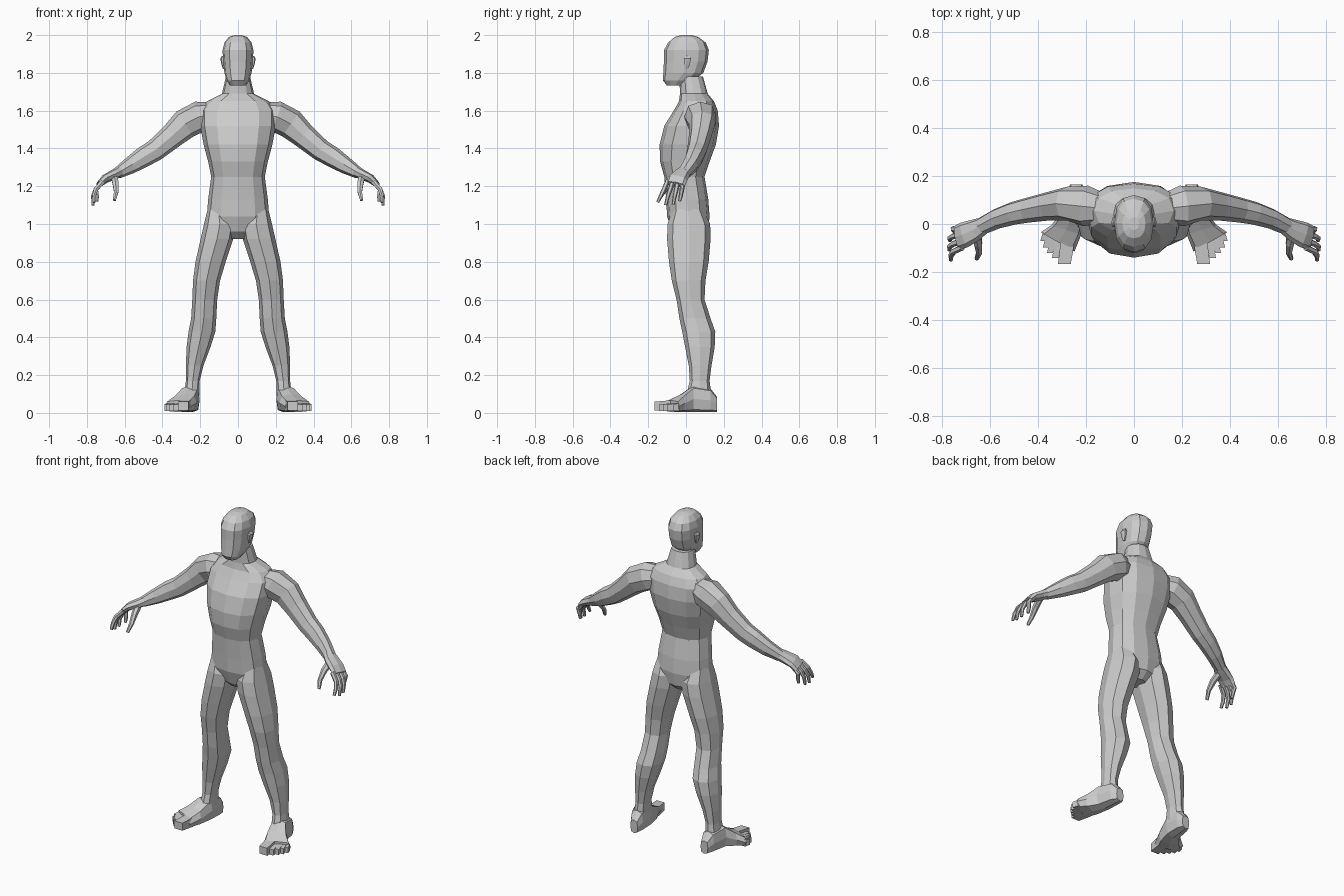
import bpy, bmesh, math
from mathutils import Vector as V


def loft(name, rings, sides=8, power=0.85, mirror=True):
    """Skin rings given as (centre, u half-axis, v half-axis)."""
    bm = bmesh.new()
    loops = []
    for c, u, v in rings:
        loop = []
        for i in range(sides):
            a = 2 * math.pi * i / sides
            if sides == 4:
                a += math.pi / 4
            co, si = math.cos(a), math.sin(a)
            p = c + u * math.copysign(abs(co) ** power, co) + v * math.copysign(abs(si) ** power, si)
            loop.append(bm.verts.new(p))
        loops.append(loop)
    for A, B in zip(loops, loops[1:]):
        for i in range(sides):
            j = (i + 1) % sides
            bm.faces.new((A[i], A[j], B[j], B[i]))
    bm.faces.new(loops[0])
    bm.faces.new(loops[-1])
    bmesh.ops.recalc_face_normals(bm, faces=bm.faces)
    me = bpy.data.meshes.new(name)
    bm.to_mesh(me)
    bm.free()
    ob = bpy.data.objects.new(name, me)
    bpy.context.collection.objects.link(ob)
    if mirror:
        m = ob.modifiers.new("Mirror", 'MIRROR')
        m.use_mirror_merge = False
    return ob


def level(sections):
    """Horizontal rings from (z, x0, x1, y front, y back)."""
    return [(V(((x0 + x1) / 2, (f + b) / 2, z)), V(((x1 - x0) / 2, 0, 0)), V((0, (b - f) / 2, 0)))
            for z, x0, x1, f, b in sections]


def along(path):
    """Rings square to a path of (x, y, z, half depth, half height)."""
    pts = [V(p[:3]) for p in path]
    rings = []
    for i, p in enumerate(path):
        t = (pts[min(i + 1, len(pts) - 1)] - pts[max(i - 1, 0)]).normalized()
        y = V((0, 1, 0))
        u = (y - t * y.dot(t)).normalized()
        rings.append((pts[i], u * p[3], t.cross(u) * p[4]))
    return rings


# Torso and neck: z, half width, front, back
torso = [(.92, .045, -.03, .07), (.96, .09, -.075, .115), (1.04, .165, -.10, .125),
         (1.13, .158, -.105, .118), (1.25, .142, -.115, .098), (1.33, .158, -.137, .125),
         (1.42, .182, -.14, .158), (1.52, .2, -.115, .175), (1.60, .2, -.065, .168),
         (1.65, .165, -.037, .148), (1.69, .085, -.032, .115), (1.78, .064, -.035, .09)]
loft("torso", level([(z, -w, w, f, b) for z, w, f, b in torso]), 12, mirror=False)

# Head
head = [(1.732, .04, -.1, -.01), (1.76, .06, -.122, .04), (1.80, .072, -.12, .092),
        (1.86, .078, -.117, .114), (1.92, .082, -.117, .121), (1.96, .072, -.095, .105),
        (1.99, .048, -.06, .065), (2.0, .02, -.025, .03)]
loft("head", level([(z, -w, w, f, b) for z, w, f, b in head]), 12, mirror=False)

# Ears
loft("ear", level([(1.82, .07, .08, -.005, .012), (1.845, .07, .088, -.012, .022),
                   (1.875, .07, .094, -.014, .03), (1.89, .07, .086, -.005, .022)]), 6)

# Legs
loft("leg", level([(1.08, .05, .16, -.07, .09), (1.0, .012, .18, -.098, .128),
                   (.92, .025, .198, -.1, .13), (.8, .065, .225, -.09, .12),
                   (.7, .095, .238, -.075, .103), (.6, .11, .242, -.05, .098),
                   (.5, .115, .248, -.035, .13), (.43, .12, .262, -.02, .155),
                   (.35, .145, .272, -.005, .152), (.25, .183, .276, .015, .135),
                   (.17, .203, .276, .02, .125), (.09, .205, .285, .0, .135)]), 8)

# Feet: y, inner, outer, top, slant of the ball line
foot = [(.165, .215, .265, .08, 0), (.13, .203, .285, .125, 0), (.04, .203, .305, .14, 0),
        (-.025, .22, .345, .095, .02), (-.075, .248, .388, .062, .04)]
loft("foot", [(V(((a + b) / 2, y, h / 2 + .004)), V(((b - a) / 2, s, 0)), V((0, 0, h / 2)))
              for y, a, b, h, s in foot], 8, 0.6)

# Toes: x, root y, tip x, tip y, half width
for i, (x, y, tx, ty, w) in enumerate([(.277, -.08, .29, -.167, .029), (.315, -.07, .328, -.142, .014),
                                       (.337, -.06, .35, -.12, .013), (.355, -.05, .368, -.097, .012),
                                       (.368, -.035, .38, -.07, .011)]):
    h = .03 if i == 0 else .022
    loft(f"toe_{i + 1}", [(V((x, y, h + .008)), V((w * 1.4, 0, 0)), V((0, 0, h * 1.35))),
                          (V((tx, ty, h + .006)), V((w * 1.3, 0, 0)), V((0, 0, h * 1.1)))], 4, 1)

# Arms
loft("arm", along([(.12, .065, 1.585, .06, .06), (.2, .075, 1.57, .085, .082), (.28, .085, 1.53, .07, .08),
                   (.35, .075, 1.465, .06, .066), (.44, .058, 1.39, .052, .058), (.5, .045, 1.355, .048, .055),
                   (.57, .022, 1.31, .042, .045), (.64, -.012, 1.268, .036, .03)]), 8)

# Palms
loft("palm", along([(.62, -.003, 1.28, .034, .03), (.66, -.025, 1.26, .046, .027),
                    (.705, -.045, 1.238, .054, .023), (.735, -.056, 1.21, .052, .016)]), 8)

# Fingers: root y, tip x, tip y, tip z
for i, (y, x, ty, z) in enumerate([(-.098, .768, -.15, 1.115), (-.07, .774, -.108, 1.1),
                                   (-.042, .772, -.068, 1.103), (-.015, .752, -.034, 1.12)]):
    loft(f"finger_{i + 1}", along([(.715, y, 1.225, .013, .014), (.752, (y * 2 + ty) / 3, 1.185, .0125, .013),
                                   (x - .006, (y + 2 * ty) / 3, 1.15, .011, .011), (x - .006, ty, z, .008, .008)]), 6)

# Thumbs
loft("thumb", along([(.655, -.04, 1.25, .02, .02), (.648, -.085, 1.215, .016, .018),
                     (.645, -.12, 1.17, .012, .013), (.655, -.145, 1.125, .008, .009)]), 6)
